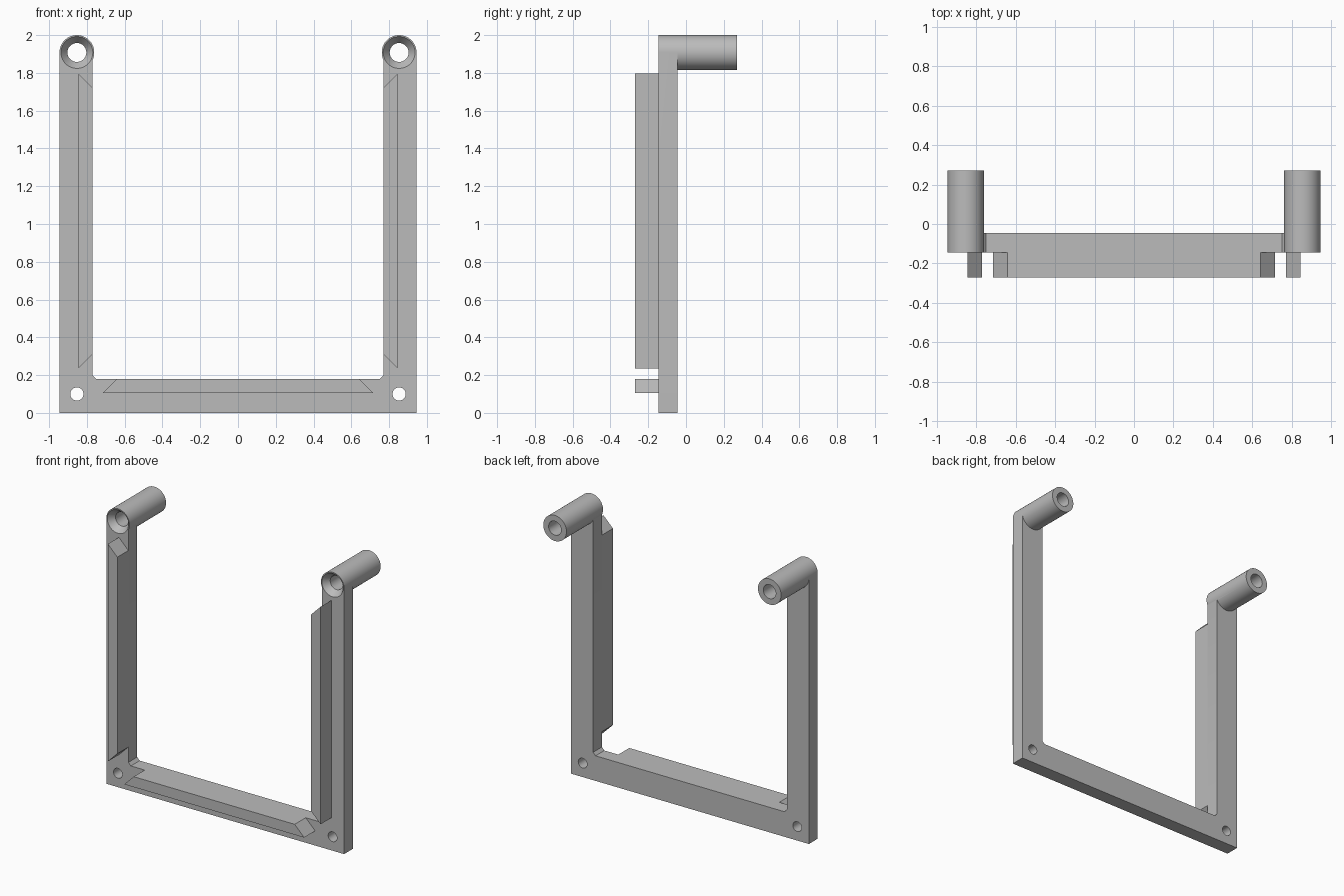
import bpy, bmesh, math

cube = bpy.data.objects.get("Cube")
if cube:
    bpy.data.objects.remove(cube)

grey = bpy.data.materials.new("plain grey")
grey.use_nodes = True
COLOUR = (0.5, 0.5, 0.5, 1)
grey.diffuse_color = COLOUR
grey.node_tree.nodes["Principled BSDF"].inputs["Base Color"].default_value = COLOUR

FRONT, BACK = -0.145, -0.045      # frame plate
RIB_FRONT, TUBE_BACK = -0.27, 0.27
OUTER, INNER = 0.945, 0.77        # uprights
BAR = 0.18                        # cross bar height
HOLE_X, HOLE_Z = 0.853, 0.10
TUBE_Z, TUBE_R, BORE_R = 1.908, 0.092, 0.05


def finish(name, bm):
    bmesh.ops.recalc_face_normals(bm, faces=bm.faces)
    mesh = bpy.data.meshes.new(name)
    bm.to_mesh(mesh)
    bm.free()
    mesh.materials.append(grey)
    obj = bpy.data.objects.new(name, mesh)
    bpy.context.collection.objects.link(obj)
    return obj


def prism(name, outline, y0, y1):
    """Extrude an (x, z) outline from y0 to y1."""
    bm = bmesh.new()
    face = bm.faces.new([bm.verts.new((x, y0, z)) for x, z in outline])
    made = bmesh.ops.extrude_face_region(bm, geom=[face])["geom"]
    verts = [v for v in made if isinstance(v, bmesh.types.BMVert)]
    bmesh.ops.translate(bm, verts=verts, vec=(0, y1 - y0, 0))
    return finish(name, bm)


def turned(name, x, z, profile, sides=64):
    """Solid of (radius, y) rings about an axis along y."""
    bm = bmesh.new()
    angles = [math.tau * i / sides for i in range(sides)]
    rings = [[bm.verts.new((x + r * math.cos(a), y, z + r * math.sin(a)))
              for a in angles] for r, y in profile]
    bm.faces.new(rings[0])
    bm.faces.new(rings[-1])
    for low, high in zip(rings, rings[1:]):
        for i in range(sides):
            j = (i + 1) % sides
            bm.faces.new((low[i], low[j], high[j], high[i]))
    return finish(name, bm)


def combine(target, tool, operation):
    """Apply a boolean and discard the tool."""
    mod = target.modifiers.new("boolean", 'BOOLEAN')
    mod.operation, mod.solver, mod.object = operation, 'EXACT', tool
    bpy.context.view_layer.objects.active = target
    bpy.ops.object.modifier_apply(modifier=mod.name)
    bpy.data.objects.remove(tool)


# U-shaped plate with small chamfers in the inner corners
half = [(OUTER, 0), (OUTER, TUBE_Z), (INNER, TUBE_Z),
        (INNER, BAR + 0.02), (INNER - 0.02, BAR)]
frame = prism("frame", half + [(-x, z) for x, z in reversed(half)], FRONT, BACK)

for side in (-1, 1):
    x = side * HOLE_X
    # Standoff tube at the top of each upright
    combine(frame, turned("tube", x, TUBE_Z,
            [(TUBE_R, FRONT), (TUBE_R, TUBE_BACK)]), 'UNION')
    # Countersunk bore through the tube
    combine(frame, turned("bore", x, TUBE_Z,
            [(0.085, FRONT - 0.001), (BORE_R, FRONT + 0.045),
             (BORE_R, TUBE_BACK + 0.1)]), 'DIFFERENCE')
    # Corner screw hole
    combine(frame, turned("screw_hole", x, HOLE_Z,
            [(0.035, FRONT - 0.1), (0.035, BACK + 0.1)], 32), 'DIFFERENCE')
    # Upright rib with mitred ends
    prism("left_rib" if side > 0 else "right_rib",
          [(side * 0.845, 0.235), (side * 0.845, 1.797),
           (side * INNER, 1.722), (side * INNER, 0.31)], RIB_FRONT, FRONT)

# Cross bar rib with mitred ends
prism("bottom_rib", [(-0.715, 0.105), (0.715, 0.105), (0.64, BAR), (-0.64, BAR)],
      RIB_FRONT, FRONT)

# Smooth the round surfaces, keep the edges sharp
bpy.ops.object.select_all(action='DESELECT')
frame.select_set(True)
bpy.context.view_layer.objects.active = frame
bpy.ops.object.shade_smooth_by_angle(angle=math.radians(30))
